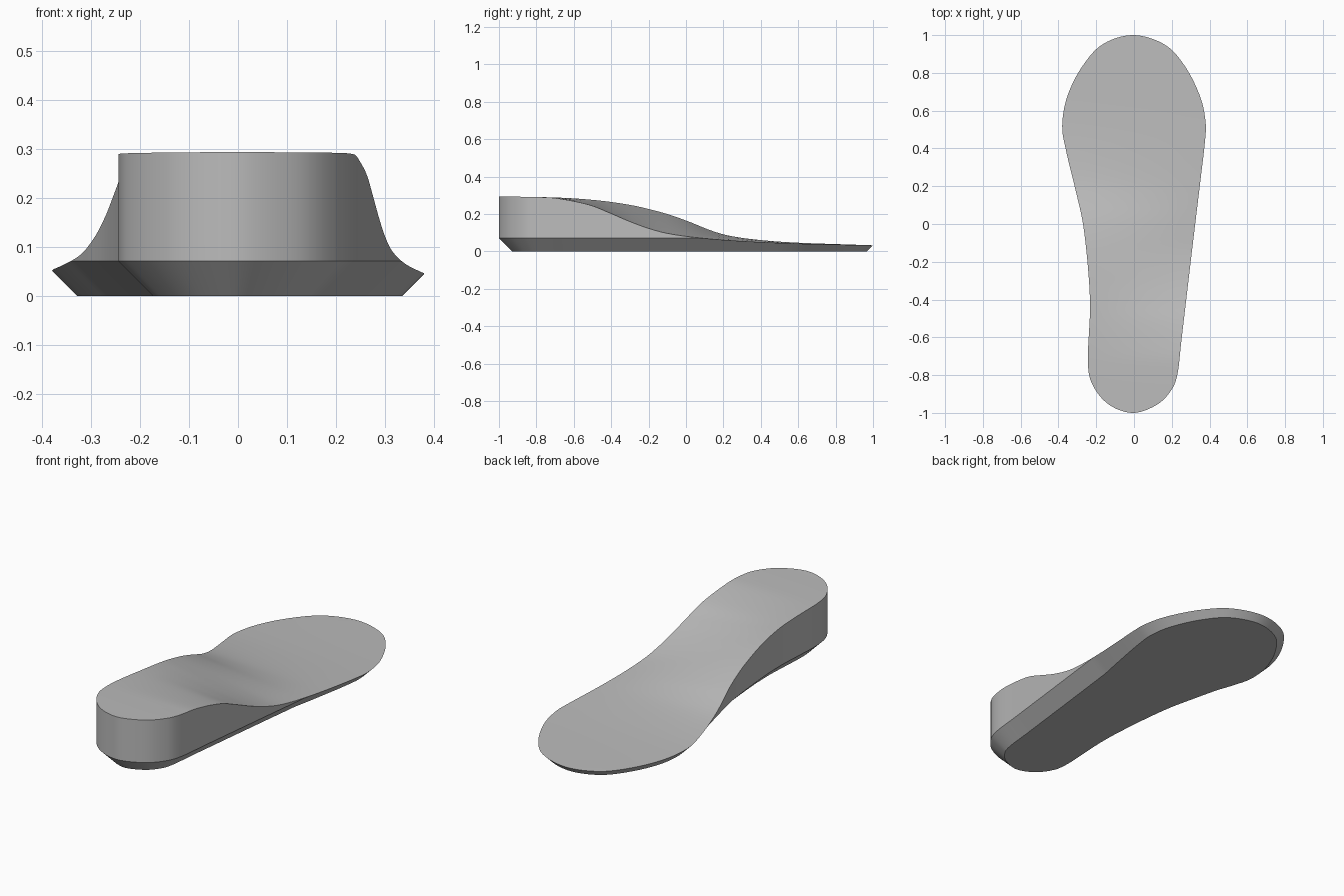
import bpy
import bmesh
import math
from mathutils import Vector

cube = bpy.data.objects.get("Cube")
if cube:
    bpy.data.objects.remove(cube, do_unlink=True)

STATIONS = 120    # slices from heel to toe
ACROSS = 8        # strips across the top
BEVEL = 0.071     # height of the slanted lower rim

# Profiles as (y, value), running from heel tip to toe tip
LEFT_EDGE = [(-1, -.005), (-.96, .116), (-.89, .19), (-.8, .229), (-.6, .253), (-.2, .3),
             (.2, .348), (.43, .375), (.54, .379), (.675, .35), (.835, .27), (.95, .162), (1, -.005)]
RIGHT_EDGE = [(-1, -.005), (-.96, -.127), (-.865, -.212), (-.74, -.244), (-.45, -.233), (-.24, -.243),
              (0, -.27), (.19, -.312), (.39, -.36), (.52, -.38), (.67, -.355), (.825, -.28),
              (.95, -.168), (1, -.005)]
LEFT_HEIGHT = [(-1, .294), (-.8, .291), (-.68, .283), (-.52, .25), (-.41, .207), (-.3, .16),
               (-.195, .122), (-.09, .095), (.07, .073), (.29, .056), (.6, .042), (1, .033)]
RIGHT_HEIGHT = [(-1, .294), (-.68, .288), (-.46, .272), (-.3, .249), (-.195, .226), (-.09, .197),
                (.02, .158), (.126, .115), (.233, .084), (.39, .062), (.6, .047), (1, .033)]


def spline(points, round_ends=False):
    """Dense smooth samples through the points."""
    pts = [Vector(p) for p in points]

    def ghost(end, inner):
        y = inner.x if round_ends else 2 * end.x - inner.x
        return Vector((y, 2 * end.y - inner.y))

    pts = [ghost(pts[0], pts[1])] + pts + [ghost(pts[-1], pts[-2])]
    out = []
    for a, b, c, d in zip(pts, pts[1:], pts[2:], pts[3:]):
        for k in range(40):
            t = k / 40
            out.append(b + (c - a) * t / 2 + (a - 2.5 * b + 2 * c - d / 2) * t ** 2
                       + (1.5 * (b - c) + (d - a) / 2) * t ** 3)
    return out + [pts[-2]]


def value_at(samples, y):
    for a, b in zip(samples, samples[1:]):
        if a.x <= y <= b.x and b.x > a.x:
            return a.y + (b.y - a.y) * (y - a.x) / (b.x - a.x)
    return samples[0].y if y < 0 else samples[-1].y


def side(edge, height, sign):
    """Bottom, rim and top points of one side at each station."""
    edge, height = spline(edge, True), spline(height)
    ys = [-math.cos(math.pi * i / STATIONS) for i in range(STATIONS + 1)]
    line = [Vector((value_at(edge, y), y)) for y in ys]
    rows = []
    for i, p in enumerate(line):
        if i in (0, STATIONS):
            inward = Vector((0, 1 if i == 0 else -1))
        else:
            along = (line[i + 1] - line[i - 1]).normalized()
            inward = Vector((-along.y, along.x)) * sign
        top = value_at(height, p.y)
        rim = min(BEVEL, top)
        low = p + inward * rim
        rows.append([Vector((low.x, low.y, 0)), Vector((p.x, p.y, rim)), Vector((p.x, p.y, top))])
    return rows


# Sole body skinned from closed slices
bm = bmesh.new()
rings = []
for l, r in zip(side(LEFT_EDGE, LEFT_HEIGHT, 1), side(RIGHT_EDGE, RIGHT_HEIGHT, -1)):
    top = [l[2].lerp(r[2], k / ACROSS) for k in range(ACROSS + 1)]
    rings.append([bm.verts.new(p) for p in l[:2] + top + [r[1], r[0]]])
for a, b in zip(rings, rings[1:]):
    n = len(a)
    for k in range(n):
        j = (k + 1) % n
        bm.faces.new((a[k], a[j], b[j], b[k]))
bmesh.ops.remove_doubles(bm, verts=bm.verts[:], dist=0.00005)
bmesh.ops.recalc_face_normals(bm, faces=bm.faces[:])
mesh = bpy.data.meshes.new("insole")
bm.to_mesh(mesh)
bm.free()
insole = bpy.data.objects.new("insole", mesh)
bpy.context.collection.objects.link(insole)

# Plain grey material
grey = bpy.data.materials.new("light grey")
grey.use_nodes = True
colour = (0.5, 0.5, 0.5, 1)
grey.diffuse_color = colour
grey.node_tree.nodes["Principled BSDF"].inputs["Base Color"].default_value = colour
mesh.materials.append(grey)

# Smooth surfaces with crisp rims
bpy.ops.object.select_all(action='DESELECT')
insole.select_set(True)
bpy.context.view_layer.objects.active = insole
bpy.ops.object.shade_smooth_by_angle(angle=math.radians(25))
